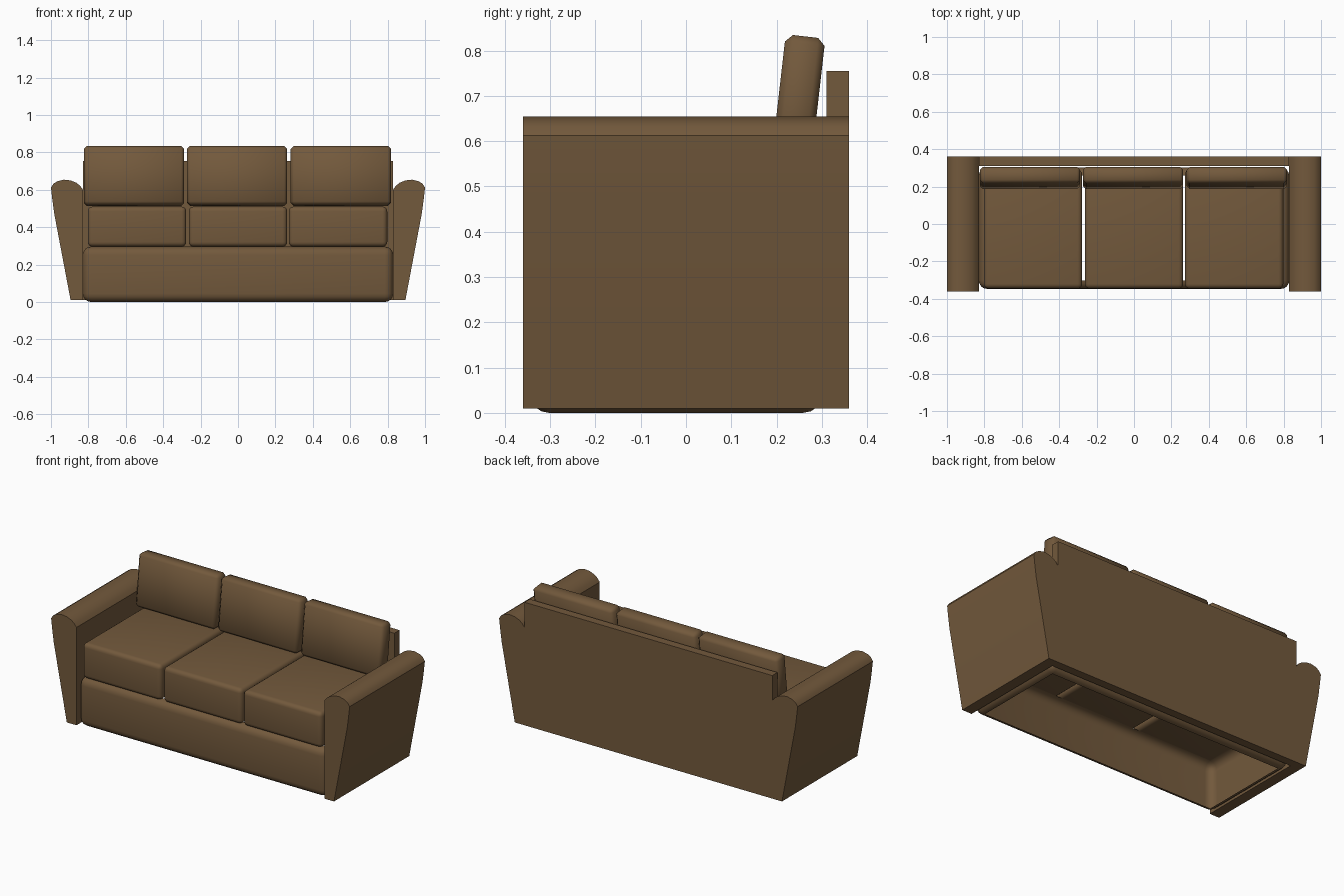
import bpy, bmesh, math
from mathutils import Matrix, Vector

if "Cube" in bpy.data.objects:
    bpy.data.objects.remove(bpy.data.objects["Cube"])

brown = bpy.data.materials.new("brown_fabric")
brown.diffuse_color = (0.17, 0.10, 0.045, 1)
brown.use_nodes = True
brown.node_tree.nodes["Principled BSDF"].inputs["Base Color"].default_value = brown.diffuse_color


def finish(name, bm, angle):
    bmesh.ops.recalc_face_normals(bm, faces=bm.faces)
    me = bpy.data.meshes.new(name)
    bm.to_mesh(me)
    bm.free()
    me.materials.append(brown)
    ob = bpy.data.objects.new(name, me)
    bpy.context.collection.objects.link(ob)
    if angle:
        bpy.ops.object.select_all(action='DESELECT')
        ob.select_set(True)
        bpy.context.view_layer.objects.active = ob
        bpy.ops.object.shade_smooth_by_angle(angle=math.radians(angle))
    return ob


def box(name, lo, hi, bevel=0.0, segments=1, angle=0, hollow=False):
    lo, hi = Vector(lo), Vector(hi)
    bm = bmesh.new()
    bmesh.ops.create_cube(bm, size=1)
    bmesh.ops.scale(bm, vec=hi - lo, verts=bm.verts)
    if bevel:
        bmesh.ops.bevel(bm, geom=bm.edges[:], offset=bevel, segments=segments,
                        profile=0.5, affect='EDGES')
    if hollow:
        bm.normal_update()
        caps = [f for f in bm.faces if abs(f.normal.z) > 0.999]
        bmesh.ops.delete(bm, geom=caps, context='FACES')
    bmesh.ops.translate(bm, vec=(lo + hi) / 2, verts=bm.verts)
    return finish(name, bm, angle)


# Arms: flared profile with a rounded top, extruded front to back
ARM = [(0.83, 0.01), (0.895, 0.01), (0.983, 0.475), (0.993, 0.55), (1.0, 0.612),
       (0.987, 0.632), (0.965, 0.646), (0.93, 0.654), (0.895, 0.650),
       (0.865, 0.638), (0.845, 0.622), (0.83, 0.602)]
for side, label in ((-1, "left_arm"), (1, "right_arm")):
    bm = bmesh.new()
    face = bm.faces.new([bm.verts.new((side * x, -0.36, z)) for x, z in ARM])
    ext = bmesh.ops.extrude_face_region(bm, geom=[face], use_keep_orig=True)
    bmesh.ops.translate(bm, vec=(0, 0.72, 0),
                        verts=[v for v in ext["geom"] if isinstance(v, bmesh.types.BMVert)])
    finish(label, bm, 35)

# Back panel between the arms
box("back_panel", (-0.83, 0.31, 0.01), (0.83, 0.36, 0.755))

# Base frame: rounded shell, open at top and bottom
box("base", (-0.83, -0.347, 0), (0.83, 0.303, 0.296), 0.045, 4, 40, hollow=True)

# Three seat cushions and three leaning back cushions
for i, (sx, bx) in enumerate(((-0.54, -0.556), (0.0, -0.005), (0.535, 0.55)), 1):
    box(f"seat_cushion_{i}", (sx - 0.263, -0.345, 0.296), (sx + 0.263, 0.29, 0.51),
        0.025, 4, 40)
    cushion = box(f"back_cushion_{i}", (-0.268, -0.044, -0.158), (0.268, 0.044, 0.158),
                  0.016, 1, 60)
    cushion.matrix_world = (Matrix.Translation((bx, 0.246, 0.674))
                            @ Matrix.Rotation(math.radians(-6.5), 4, 'X'))
